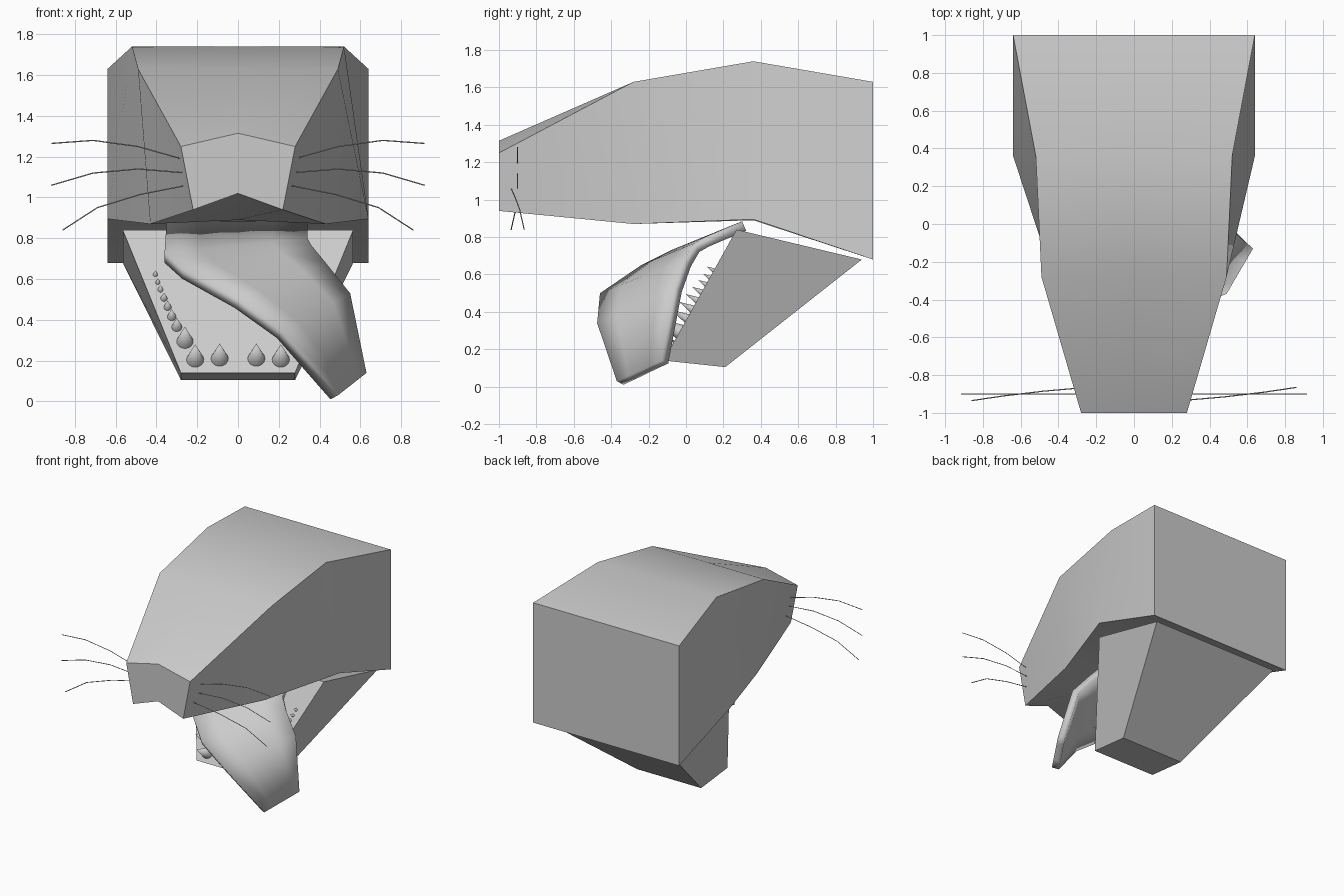
import bpy, math
from mathutils import Vector

if "Cube" in bpy.data.objects:
    bpy.data.objects.remove(bpy.data.objects["Cube"])


def mesh_object(name, verts, faces, angle=30):
    me = bpy.data.meshes.new(name)
    me.from_pydata([tuple(v) for v in verts], [], faces)
    ob = bpy.data.objects.new(name, me)
    bpy.context.collection.objects.link(ob)
    bpy.ops.object.select_all(action='DESELECT')
    bpy.context.view_layer.objects.active = ob
    ob.select_set(True)
    # consistent outward normals
    bpy.ops.object.mode_set(mode='EDIT')
    bpy.ops.mesh.select_all(action='SELECT')
    bpy.ops.mesh.normals_make_consistent(inside=False)
    bpy.ops.object.mode_set(mode='OBJECT')
    bpy.ops.object.shade_smooth_by_angle(angle=math.radians(angle))
    return ob


def loft(name, rings):
    n = len(rings[0])
    verts = [v for r in rings for v in r]
    faces = [(k * n + i, k * n + (i + 1) % n, (k + 1) * n + (i + 1) % n, (k + 1) * n + i)
             for k in range(len(rings) - 1) for i in range(n)]
    faces += [tuple(range(n)), tuple(range(len(verts) - n, len(verts)))]
    return mesh_object(name, verts, faces)


# Upper head: y, top half width, top edge z, top centre z, bottom half width, bottom edge z, bottom centre z
stations = [
    (-1.00, 0.28, 1.25, 1.315, 0.22, 0.94, 1.02),
    (-0.28, 0.49, 1.63, 1.63, 0.43, 0.87, 0.89),
    (0.36, 0.52, 1.74, 1.74, 0.64, 0.895, 0.89),
    (1.00, 0.64, 1.63, 1.63, 0.64, 0.68, 0.68),
]
loft("upper_head", [[(-tw, y, tz), (0, y, tc), (tw, y, tz), (bw, y, bz), (0, y, bc), (-bw, y, bz)]
                    for y, tw, tz, tc, bw, bz, bc in stations])

# Lower jaw: tapered block
loft("lower_jaw", [
    [(-0.565, 0.27, 0.84), (0.565, 0.27, 0.84), (0.565, 0.94, 0.68), (-0.565, 0.94, 0.68)],
    [(-0.28, -0.12, 0.14), (0.28, -0.12, 0.14), (0.28, 0.21, 0.105), (-0.28, 0.21, 0.105)]])

# Tongue: bent sheet hanging out to one side, given thickness
left = [(-0.35, 0.30, 0.885), (-0.36, -0.08, 0.73), (-0.27, -0.24, 0.65),
        (0.0, -0.46, 0.50), (0.22, -0.475, 0.34), (0.49, -0.37, 0.03)]
right = [(0.34, 0.30, 0.885), (0.34, 0.10, 0.80), (0.36, 0.04, 0.765),
         (0.43, -0.01, 0.68), (0.55, -0.06, 0.53), (0.63, -0.13, 0.14)]
across = 4
verts = [Vector(a).lerp(Vector(b), i / across) for a, b in zip(left, right) for i in range(across + 1)]
w = across + 1
faces = [(k * w + i, k * w + i + 1, (k + 1) * w + i + 1, (k + 1) * w + i)
         for k in range(len(left) - 1) for i in range(across)]
tongue = mesh_object("tongue", verts, faces, 40)
if sum(p.normal.y for p in tongue.data.polygons) > 0:
    tongue.data.flip_normals()
sol = tongue.modifiers.new("thickness", 'SOLIDIFY')
sol.thickness = 0.055
sol.offset = -1

# Teeth: cones standing on the sloping front of the jaw, growing toward the front
normal = Vector((0, -0.70, 0.39)).normalized()
turn = normal.to_track_quat('Z', 'Y')
teeth = [(0.09, 0.21, 0.044), (0.21, 0.205, 0.044), (0.26, 0.295, 0.042), (0.30, 0.365, 0.027),
         (0.325, 0.415, 0.023), (0.345, 0.462, 0.020), (0.363, 0.505, 0.018),
         (0.38, 0.547, 0.015), (0.393, 0.583, 0.013), (0.405, 0.622, 0.013)]
for side in (-1, 1):
    for x, z, r in teeth:
        h = r * 3.6
        y = -0.12 + (z - 0.14) * 0.39 / 0.70
        bpy.ops.mesh.primitive_cone_add(vertices=16, radius1=r, radius2=0, depth=h,
                                        location=Vector((side * x, y, z)) + normal * (h / 2 - 0.005))
        tooth = bpy.context.object
        tooth.name = "tooth"
        tooth.rotation_mode = 'QUATERNION'
        tooth.rotation_quaternion = turn
        bpy.ops.object.shade_smooth_by_angle(angle=math.radians(40))

# Whiskers: thin strands, the second set turned half way round the snout; y is an offset from -0.9
strands = [
    [(0.26, 0, 1.185), (0.49, 0, 1.25), (0.71, 0, 1.28), (0.915, 0, 1.265)],
    [(0.25, 0, 1.12), (0.49, 0, 1.14), (0.71, 0, 1.12), (0.915, 0, 1.06)],
    [(0.25, -0.035, 1.06), (0.48, -0.015, 1.015), (0.69, 0.01, 0.95), (0.86, 0.035, 0.84)],
]
for side in (-1, 1):
    for pts in strands:
        cu = bpy.data.curves.new("whisker", 'CURVE')
        cu.dimensions = '3D'
        cu.bevel_depth = 0.003
        cu.bevel_resolution = 0
        sp = cu.splines.new('POLY')
        sp.points.add(len(pts) - 1)
        for p, (x, y, z) in zip(sp.points, pts):
            p.co = (side * x, -0.9 + side * y, z, 1)
        bpy.context.collection.objects.link(bpy.data.objects.new("whisker", cu))
